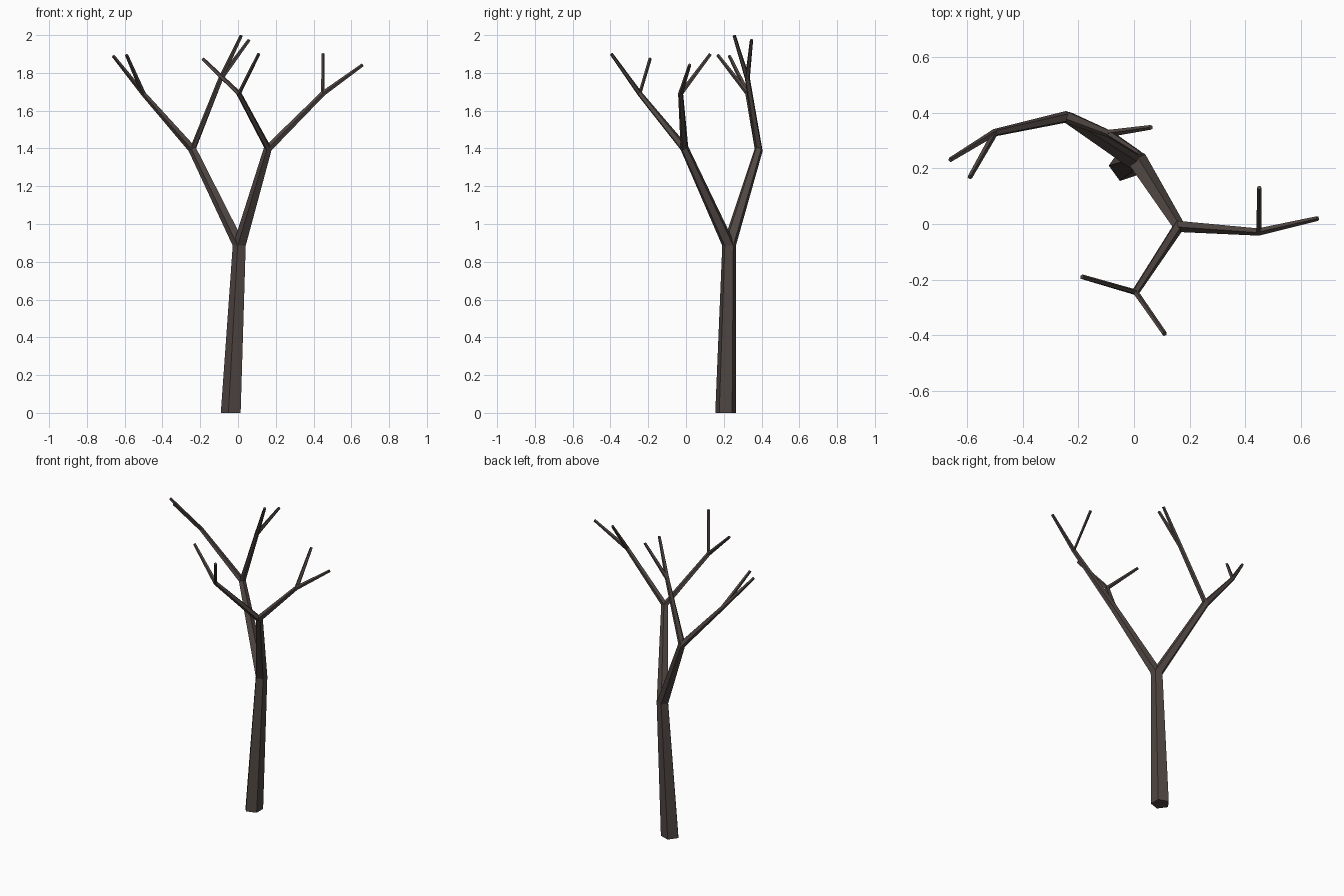
import bpy, bmesh, math
from mathutils import Vector

if "Cube" in bpy.data.objects:
    bpy.data.objects.remove(bpy.data.objects["Cube"])

SIDES = 5
bark = bpy.data.materials.new("dark_bark")
bark.diffuse_color = (0.080, 0.062, 0.056, 1)
bark.use_nodes = True
bark.node_tree.nodes["Principled BSDF"].inputs["Base Color"].default_value = bark.diffuse_color

# Nested branching: (tip position, children)
tree = ((0.01, 0.228, 0.885), [
    ((-0.24, 0.385, 1.395), [
        ((-0.50, 0.328, 1.69), [((-0.66, 0.23, 1.89), []), ((-0.59, 0.168, 1.895), [])]),
        ((-0.09, 0.325, 1.77), [((0.018, 0.255, 1.997), []), ((0.06, 0.347, 1.975), [])])]),
    ((0.16, -0.008, 1.40), [
        ((0.45, -0.028, 1.69), [((0.66, 0.02, 1.842), []), ((0.45, 0.13, 1.90), [])]),
        ((0.005, -0.245, 1.69), [((-0.187, -0.19, 1.875), []), ((0.11, -0.395, 1.90), [])])])])
TIP_RADIUS = [0.038, 0.023, 0.014, 0.009]
NAMES = ["trunk", "main_branch", "branch", "twig"]


def tube(name, lower, upper):
    """Closed tapered prism between two rings of points."""
    bm = bmesh.new()
    a = [bm.verts.new(p) for p in lower]
    b = [bm.verts.new(p) for p in upper]
    for i in range(SIDES):
        j = (i + 1) % SIDES
        bm.faces.new((a[i], a[j], b[j], b[i]))
    bm.faces.new(a[::-1])
    bm.faces.new(b)
    bmesh.ops.recalc_face_normals(bm, faces=bm.faces)
    mesh = bpy.data.meshes.new(name)
    bm.to_mesh(mesh)
    bm.free()
    mesh.materials.append(bark)
    bpy.context.collection.objects.link(bpy.data.objects.new(name, mesh))


def grow(node, start, ring, spokes, direction, level):
    """Build one limb from its parent's end ring, then its children."""
    tip, children = Vector(node[0]), node[1]
    new_dir = (tip - start).normalized()
    if level:
        turn = direction.rotation_difference(new_dir)
        spokes = [turn @ s for s in spokes]
    else:
        new_dir = direction          # trunk keeps level ends
    end_ring = [tip + s * TIP_RADIUS[level] for s in spokes]
    tube(NAMES[level], ring, end_ring)
    for child in children:
        grow(child, tip, end_ring, spokes, new_dir, level + 1)


# Five-sided trunk foot
base = Vector((-0.033, 0.21, 0))
spokes = [Vector((math.cos(t), math.sin(t), 0))
          for t in (math.pi + i * math.tau / SIDES for i in range(SIDES))]
grow(tree, base, [base + s * 0.058 for s in spokes], spokes, Vector((0, 0, 1)), 0)
